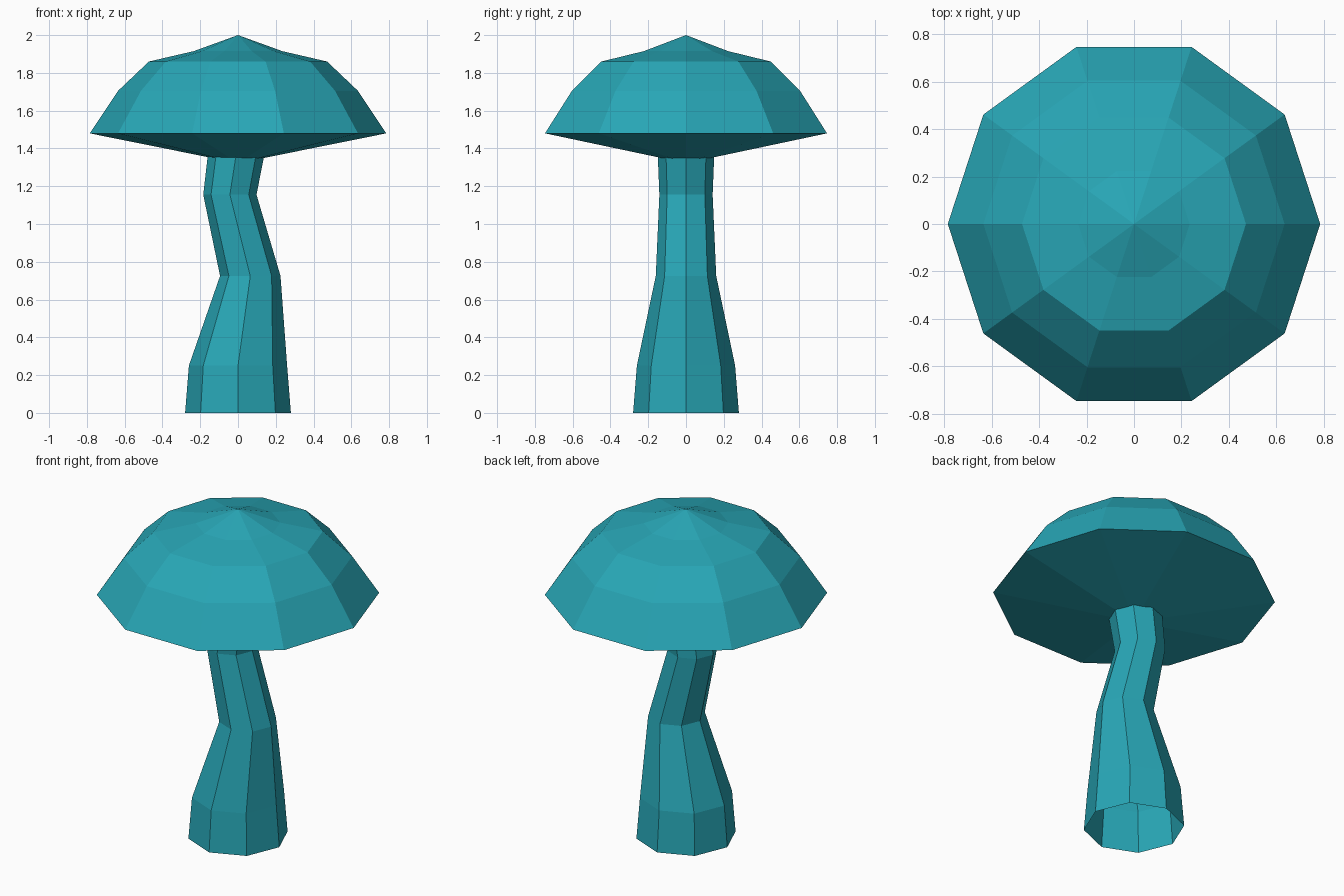
import bpy, bmesh, math

if "Cube" in bpy.data.objects:
    bpy.data.objects.remove(bpy.data.objects["Cube"])

teal = bpy.data.materials.new("teal")
teal.diffuse_color = (0.021, 0.385, 0.47, 1.0)
teal.use_nodes = True
teal.node_tree.nodes["Principled BSDF"].inputs["Base Color"].default_value = teal.diffuse_color


def loft(name, sides, rings, tip_start=None, tip_end=None):
    """Skin rings of (centre x, z, radius), with optional pointed ends."""
    bm = bmesh.new()
    loops = []
    for cx, z, r in rings:
        loops.append([bm.verts.new((cx + r * math.cos(math.tau * i / sides),
                                    r * math.sin(math.tau * i / sides), z))
                      for i in range(sides)])
    for a, b in zip(loops, loops[1:]):
        for i in range(sides):
            j = (i + 1) % sides
            bm.faces.new((a[i], a[j], b[j], b[i]))
    if tip_start is not None:
        tip = bm.verts.new((0, 0, tip_start))
        for i in range(sides):
            bm.faces.new((tip, loops[0][(i + 1) % sides], loops[0][i]))
    if tip_end is not None:
        tip = bm.verts.new((0, 0, tip_end))
        for i in range(sides):
            bm.faces.new((loops[-1][i], loops[-1][(i + 1) % sides], tip))
    mesh = bpy.data.meshes.new(name)
    bm.to_mesh(mesh)
    bm.free()
    mesh.materials.append(teal)
    obj = bpy.data.objects.new(name, mesh)
    bpy.context.collection.objects.link(obj)
    return obj


# Crooked eight-sided stem, open at the bottom, top tucked into the cap
loft("stem", 8, [(0, 0, 0.28), (0, 0.25, 0.26), (0.065, 0.725, 0.16),
                 (-0.043, 1.155, 0.141), (-0.008, 1.38, 0.15)])

# Ten-sided cap with a shallow conical underside and a small peak
loft("cap", 10, [(0, 1.48, 0.785), (0, 1.705, 0.635),
                 (0, 1.86, 0.472), (0, 1.915, 0.235)],
     tip_start=1.322, tip_end=2.0)
